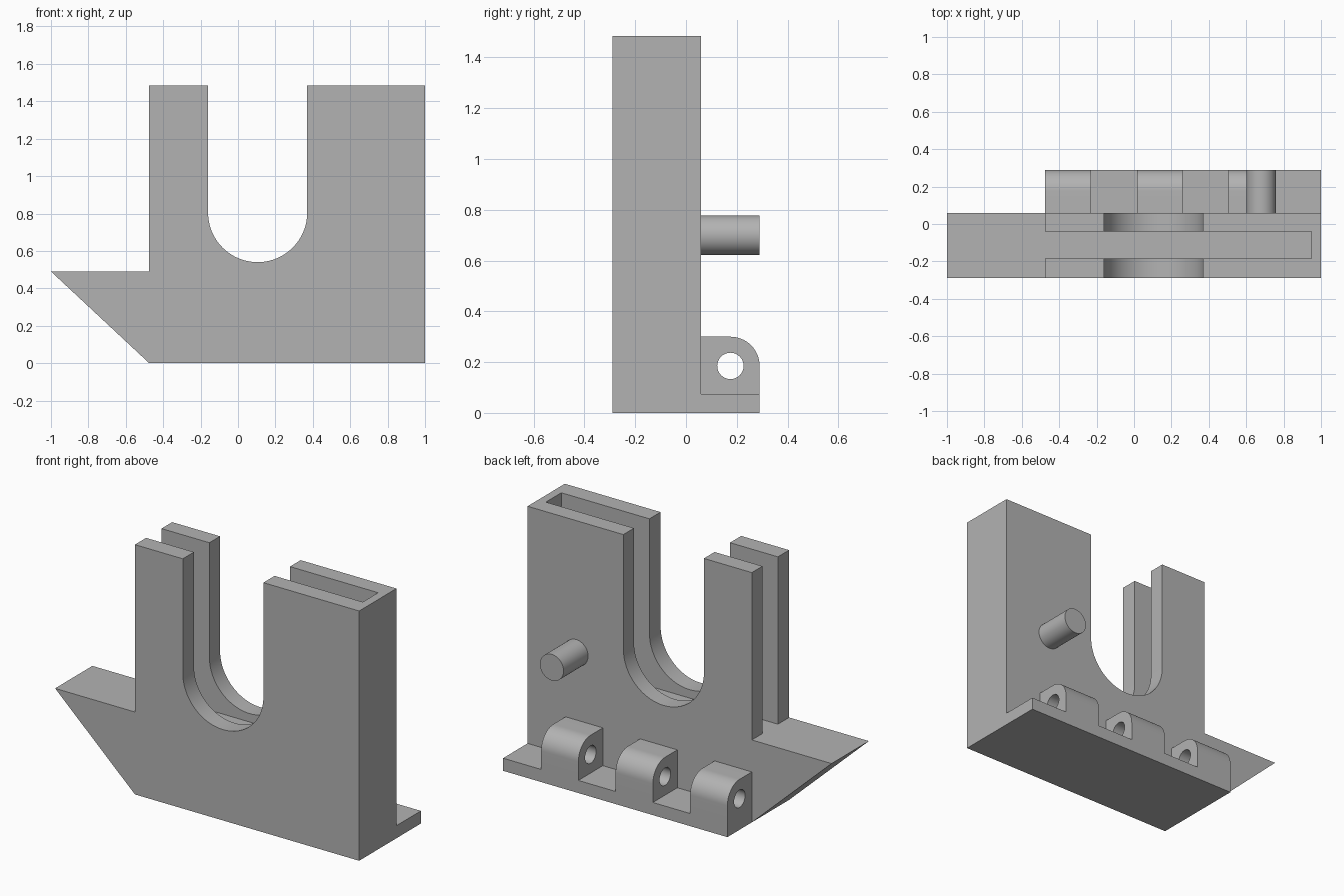
import bpy, bmesh
from math import sin, cos, pi, radians
from mathutils import Vector

if "Cube" in bpy.data.objects:
    bpy.data.objects.remove(bpy.data.objects["Cube"], do_unlink=True)

grey = bpy.data.materials.new("plain grey")
grey.use_nodes = True
grey.diffuse_color = (0.45, 0.45, 0.45, 1)
grey.node_tree.nodes["Principled BSDF"].inputs["Base Color"].default_value = grey.diffuse_color


def prism(name, profile, axis, start, end):
    """Extrude a closed profile: (x, z) along y, or (y, z) along x."""
    bm = bmesh.new()
    place = (lambda p: (p[0], start, p[1])) if axis == "y" else (lambda p: (start, p[0], p[1]))
    face = bm.faces.new([bm.verts.new(place(p)) for p in profile])
    step = Vector((0, end - start, 0) if axis == "y" else (end - start, 0, 0))
    grown = bmesh.ops.extrude_face_region(bm, geom=[face])["geom"]
    bmesh.ops.translate(bm, vec=step, verts=[g for g in grown if isinstance(g, bmesh.types.BMVert)])
    bmesh.ops.recalc_face_normals(bm, faces=bm.faces)
    mesh = bpy.data.meshes.new(name)
    bm.to_mesh(mesh)
    bm.free()
    mesh.materials.append(grey)
    obj = bpy.data.objects.new(name, mesh)
    bpy.context.collection.objects.link(obj)
    return obj


def arc(u, v, r, a, b, steps):
    angles = [radians(a + (b - a) * i / steps) for i in range(steps + 1)]
    return [(u + r * cos(t), v + r * sin(t)) for t in angles]


def rect(u0, u1, v0, v1):
    return [(u0, v0), (u1, v0), (u1, v1), (u0, v1)]


def activate(obj):
    bpy.ops.object.select_all(action="DESELECT")
    obj.select_set(True)
    bpy.context.view_layer.objects.active = obj


def cut(obj, cutter):
    mod = obj.modifiers.new("cut", "BOOLEAN")
    mod.operation, mod.solver, mod.object = "DIFFERENCE", "EXACT", cutter
    activate(obj)
    bpy.ops.object.modifier_apply(modifier=mod.name)
    bpy.data.objects.remove(cutter, do_unlink=True)


def smooth(obj):
    activate(obj)
    bpy.ops.object.shade_smooth_by_angle(angle=radians(30))


FRONT, BACK, REAR = -0.29, 0.06, 0.29
LEFT, TOP, LEDGE = -0.475, 1.485, 0.49

# Main body: wedge nose, two uprights and a round-bottomed notch
outline = [(-1, LEDGE), (LEFT, 0), (1, 0), (1, TOP), (0.37, TOP)]
outline += arc(0.105, 0.805, 0.265, 0, -180, 48)
outline += [(-0.16, TOP), (LEFT, TOP), (LEFT, LEDGE)]
body = prism("slotted_body", outline, "y", FRONT, BACK)

# Narrow slot running through both uprights, closed at one end
cut(body, prism("slot_cutter", rect(-0.6, 0.95, LEDGE, 1.7), "y", -0.185, -0.04))
smooth(body)

# Flange behind the body
prism("hinge_flange", rect(BACK, REAR, 0, 0.075), "x", LEFT, 1)

# Three rounded hinge lugs with a pin hole
lug_profile = [(BACK, 0.075), (REAR, 0.075)] + arc(0.175, 0.185, 0.115, 0, 90, 16) + [(BACK, 0.30)]
for i in range(3):
    x = LEFT + 0.49 * i
    lug = prism(f"hinge_lug_{i + 1}", lug_profile, "x", x, x + 0.245)
    hole = arc(0.175, 0.185, 0.052, 0, 360, 32)[:-1]
    cut(lug, prism("pin_hole_cutter", hole, "x", x - 0.1, x + 0.35))
    smooth(lug)

# Round peg on the back
peg = prism("back_peg", arc(0.68, 0.70, 0.078, 0, 360, 40)[:-1], "y", BACK, REAR)
smooth(peg)
